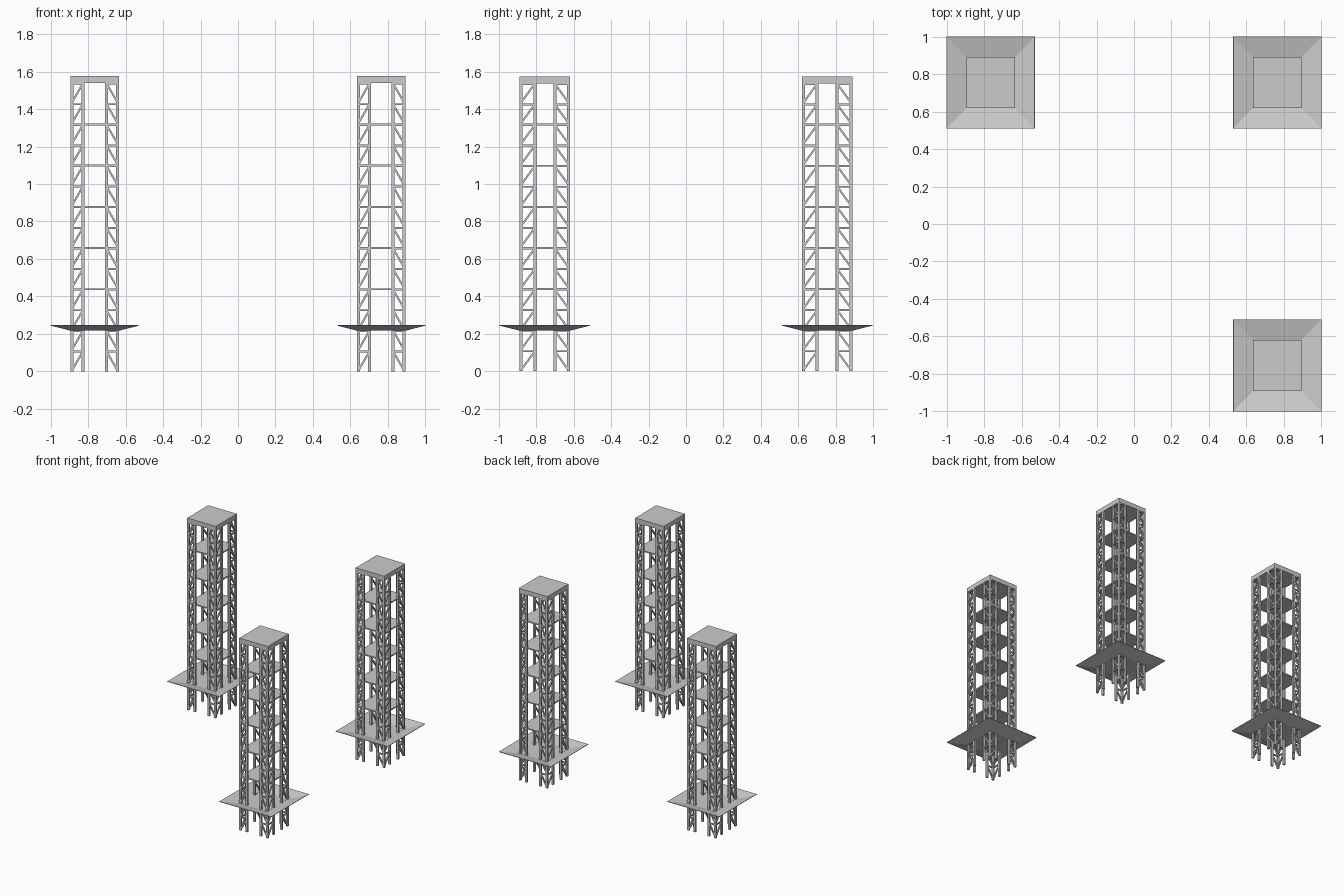
import bpy, bmesh
from mathutils import Vector, Matrix

if "Cube" in bpy.data.objects:
    bpy.data.objects.remove(bpy.data.objects["Cube"])

TOWERS = [(-0.765, 0.755), (0.765, 0.755), (0.765, -0.755)]
HX, HY = 0.13, 0.136          # half width of a tower
IX, IY = 0.0635, 0.0535       # centre offset of the inner posts
POST, BRACE = 0.016, 0.010
BAY, BAYS = 0.11, 14
CX, CY = HX - POST / 2, HY - POST / 2


def box(bm, centre, size):
    m = Matrix.Translation(centre) @ Matrix.Diagonal((*size, 1))
    bmesh.ops.create_cube(bm, size=1, matrix=m)


def bar(bm, a, b, w):
    a, b = Vector(a), Vector(b)
    d = b - a
    rot = d.to_track_quat('Z', 'Y').to_matrix().to_4x4()
    m = Matrix.Translation((a + b) / 2) @ rot @ Matrix.Diagonal((w, w, d.length, 1))
    bmesh.ops.create_cube(bm, size=1, matrix=m)


def finish(bm, name):
    me = bpy.data.meshes.new(name)
    bm.to_mesh(me)
    bm.free()
    return me


# Corner posts and the two inner posts beside each corner
bm = bmesh.new()
top = BAY * BAYS
for sx in (-1, 1):
    for sy in (-1, 1):
        for x, y in ((CX, CY), (IX, CY), (CX, IY)):
            box(bm, (sx * x, sy * y, top / 2), (POST, POST, top))
posts = finish(bm, "posts")

# Lattice: rungs and diagonals rising from the corner to the inner posts
bm = bmesh.new()
for sx in (-1, 1):
    for sy in (-1, 1):
        corner = (sx * CX, sy * CY)
        for inner in ((sx * IX, sy * CY), (sx * CX, sy * IY)):
            for i in range(BAYS):
                z0, z1 = i * BAY, (i + 1) * BAY
                bar(bm, (*corner, z0 + 0.004), (*inner, z1 - 0.004), BRACE)
                bar(bm, (*corner, z1 - 0.004), (*inner, z1 - 0.004), BRACE)
lattice = finish(bm, "lattice")

# Floor plates
bm = bmesh.new()
for i in range(2, 7):
    box(bm, (0, 0, i * 2 * BAY - 0.002), (2 * CX, 2 * CY, 0.010))
floors = finish(bm, "floors")

# Roof slab
bm = bmesh.new()
box(bm, (0, 0, 1.557), (2 * HX, 2 * HY, 0.037))
roof = finish(bm, "roof_slab")

# Flared canopy: flat centre with rim sloping up and outward
bm = bmesh.new()
rings = []
for hx, hy, z in ((HX, HY, 0.22), (0.235, 0.245, 0.247)):
    rings.append([bm.verts.new((sx * hx, sy * hy, z))
                  for sx, sy in ((-1, -1), (1, -1), (1, 1), (-1, 1))])
bm.faces.new(rings[0])
for i in range(4):
    j = (i + 1) % 4
    bm.faces.new((rings[1][i], rings[1][j], rings[0][j], rings[0][i]))
canopy = finish(bm, "canopy")

# Place the parts of all three towers
for n, (x, y) in enumerate(TOWERS, 1):
    for me in (posts, lattice, floors, roof, canopy):
        ob = bpy.data.objects.new(f"tower_{n}_{me.name}", me)
        ob.location = (x, y, 0)
        bpy.context.collection.objects.link(ob)
        if me is canopy:
            mod = ob.modifiers.new("thickness", 'SOLIDIFY')
            mod.thickness = 0.003
